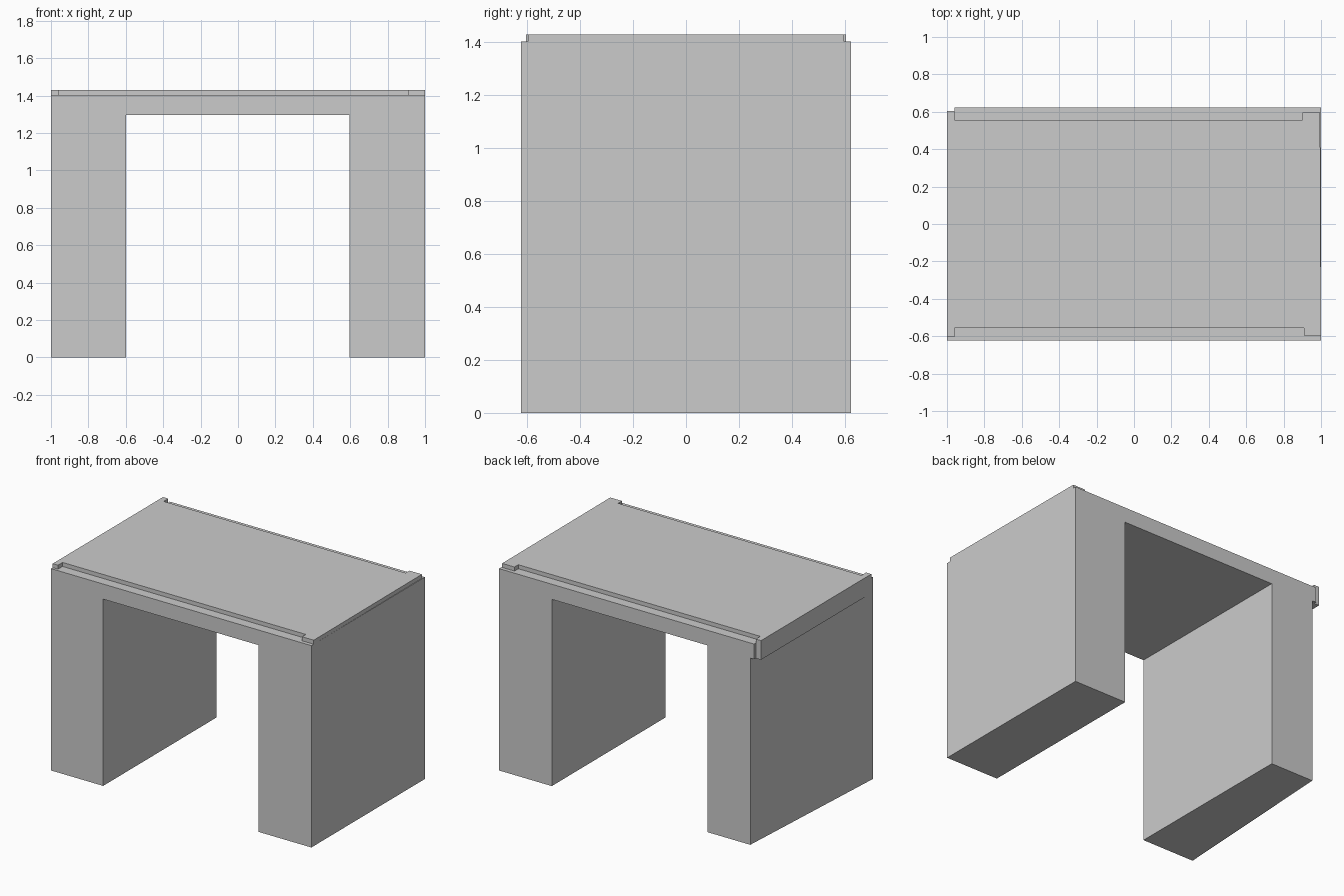
import bpy
import bmesh

cube = bpy.data.objects.get("Cube")
if cube:
    bpy.data.objects.remove(cube, do_unlink=True)

# Single grey material
grey = bpy.data.materials.new("plain grey")
grey.use_nodes = True
colour = (0.6, 0.6, 0.6, 1)
grey.diffuse_color = colour
grey.node_tree.nodes["Principled BSDF"].inputs["Base Color"].default_value = colour


def prism(name, outline, bottom, top):
    """Extrude a flat outline upward into a closed solid."""
    bm = bmesh.new()
    face = bm.faces.new([bm.verts.new((x, y, bottom)) for x, y in outline])
    raised = bmesh.ops.extrude_face_region(bm, geom=[face])["geom"]
    verts = [v for v in raised if isinstance(v, bmesh.types.BMVert)]
    bmesh.ops.translate(bm, verts=verts, vec=(0, 0, top - bottom))
    bmesh.ops.recalc_face_normals(bm, faces=bm.faces)
    mesh = bpy.data.meshes.new(name)
    bm.to_mesh(mesh)
    bm.free()
    mesh.materials.append(grey)
    obj = bpy.data.objects.new(name, mesh)
    bpy.context.collection.objects.link(obj)
    return obj


HALF = 0.623      # half depth of the body
TAB = 0.605       # half depth of the top surface tabs
LEDGE = 0.555     # half depth of the top surface between the tabs
UNDER, SHELF, TOP = 1.297, 1.402, 1.43

# Legs: the outer wall of the right one tapers inward toward the back
prism("left_leg", [(0.595, -HALF), (1, -HALF), (1, HALF), (0.595, HALF)], 0, UNDER)
prism("right_leg", [(-1, -HALF), (-0.6, -HALF), (-0.6, HALF), (-0.93, HALF)], 0, UNDER)

# Spanning slab, notched at its back right corner
prism("slab", [(-1, -HALF), (1, -HALF), (1, HALF), (-0.96, HALF),
               (-0.96, TAB), (-1, TAB)], UNDER, SHELF)

# Raised top surface with corner tabs, leaving a long ledge front and back
prism("top_plate", [(-1, -TAB), (-0.96, -TAB), (-0.96, -LEDGE), (0.91, -LEDGE),
                    (0.91, -0.597), (1, -0.597), (0.995, 0.597), (0.9, 0.597),
                    (0.9, LEDGE), (-0.96, LEDGE), (-0.96, TAB), (-1, TAB)], SHELF, TOP)
